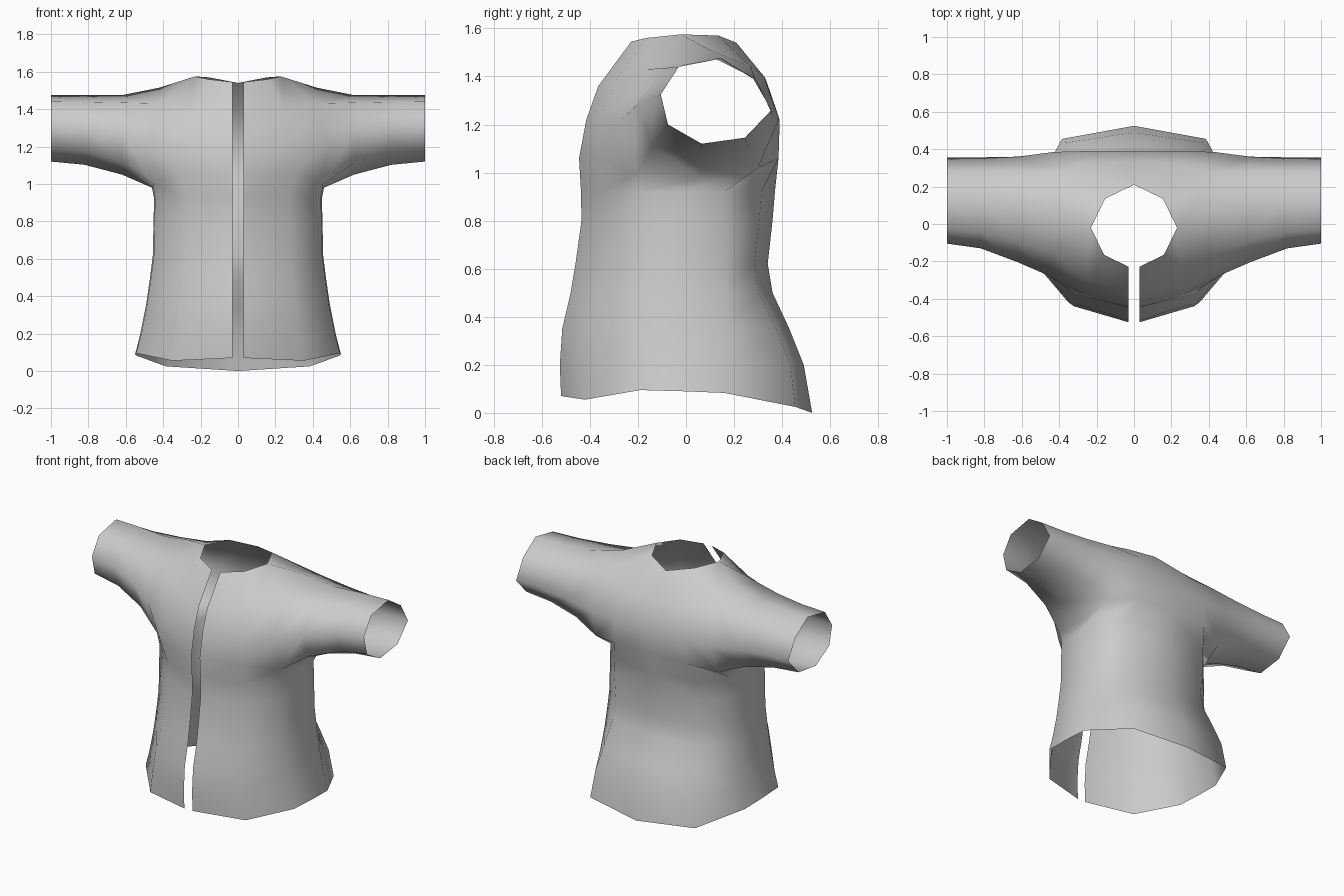
import bpy, bmesh

bm = bmesh.new()


def verts(points):
    return [bm.verts.new(p) for p in points]


def skin(a, b, closed=False):
    # quads between two strips of equal length
    n = len(a)
    for i in range(n if closed else n - 1):
        j = (i + 1) % n
        bm.faces.new((a[i], a[j], b[j], b[i]))


def body_row(z, w, front, back):
    # half section from the front opening round to the centre back
    return [(0.03, front, z), (0.62 * w, front + 0.085, z), (w, -0.19, z),
            (w + 0.005, -0.01, z), (w, 0.16, z), (0.7 * w, back - 0.055, z), (0, back, z)]


# Hem, with its dipped back
hem = [(0.03, -0.52, 0.07), (0.35, -0.42, 0.055), (0.545, -0.19, 0.095), (0.55, -0.01, 0.09),
       (0.545, 0.16, 0.083), (0.385, 0.455, 0.025), (0, 0.525, 0)]
rows = [verts(hem)]

# Flared skirt, waist and lower chest
for z, w, front, back in [(0.2, 0.517, -0.525, 0.49), (0.35, 0.487, -0.515, 0.43),
                          (0.5, 0.465, -0.48, 0.36), (0.62, 0.45, -0.46, 0.34),
                          (0.8, 0.447, -0.435, 0.36), (0.92, 0.443, -0.437, 0.37)]:
    rows.append(verts(body_row(z, w, front, back)))
for a, b in zip(rows, rows[1:]):
    skin(a, b)

# Armhole loop: front, over the shoulder, down the back, under the arm
A, B, C, D, E, F, G, H = arm = verts([
    (0.47, -0.27, 1.22), (0.42, -0.16, 1.43), (0.42, 0.09, 1.515), (0.42, 0.27, 1.44),
    (0.43, 0.385, 1.22), (0.45, 0.30, 1.02), (0.46, 0.06, 0.98), (0.455, -0.2, 1.0)])

# Front and back panels up to the neck
front = [verts(p) for p in ([(0.03, -0.445, 1.06), (0.31, -0.375, 1.06)],
                            [(0.03, -0.415, 1.22), (0.29, -0.36, 1.22)],
                            [(0.03, -0.365, 1.36), (0.25, -0.295, 1.38)])]
back = [verts(p) for p in ([(0.26, 0.385, 1.06), (0, 0.385, 1.06)],
                           [(0.25, 0.39, 1.22), (0, 0.39, 1.22)],
                           [(0.24, 0.325, 1.4), (0, 0.335, 1.38)])]
skin(rows[-1], front[0] + [H, G, F] + back[0])
for i, (f, b) in enumerate(((A, E), (B, D))):
    skin(front[i] + [(H, A)[i]], front[i + 1] + [f])
    skin([(F, E)[i]] + back[i], [b] + back[i + 1])
neck = verts([(0.03, -0.228, 1.545), (0.16, -0.165, 1.56), (0.23, -0.02, 1.575),
              (0.155, 0.135, 1.57), (0, 0.21, 1.54)])
skin(front[2] + [B], neck[:3])
skin([D] + back[2], neck[2:])
bm.faces.new((B, C, neck[2]))
bm.faces.new((C, D, neck[2]))

# Sleeve rings out to the cuff
cuff = [(-0.105, 1.325), (-0.03, 1.44), (0.15, 1.475), (0.28, 1.39),
        (0.355, 1.26), (0.245, 1.145), (0.065, 1.12), (-0.075, 1.2)]
mid = [(-0.205, 1.28), (-0.09, 1.435), (0.12, 1.475), (0.28, 1.41),
       (0.36, 1.24), (0.27, 1.09), (0.065, 1.05), (-0.14, 1.11)]
prev = arm
for x, t in ((0.62, 0), (0.82, 0.75), (1.0, 1)):
    ring = verts([(x, m[0] + (c[0] - m[0]) * t, m[1] + (c[1] - m[1]) * t)
                  for m, c in zip(mid, cuff)])
    skin(prev, ring, True)
    prev = ring

bmesh.ops.recalc_face_normals(bm, faces=bm.faces)
if sum(f.normal.y * (1 if f.calc_center_median().y > 0 else -1) for f in bm.faces) < 0:
    bmesh.ops.reverse_faces(bm, faces=bm.faces)
for f in bm.faces:
    f.smooth = True

mesh = bpy.data.meshes.new("jacket")
bm.to_mesh(mesh)
bm.free()
jacket = bpy.data.objects.new("jacket", mesh)
bpy.context.collection.objects.link(jacket)

# Mirror to the other half; only the centre back is joined
mirror = jacket.modifiers.new("mirror", 'MIRROR')
mirror.use_clip = True
mirror.merge_threshold = 0.002
